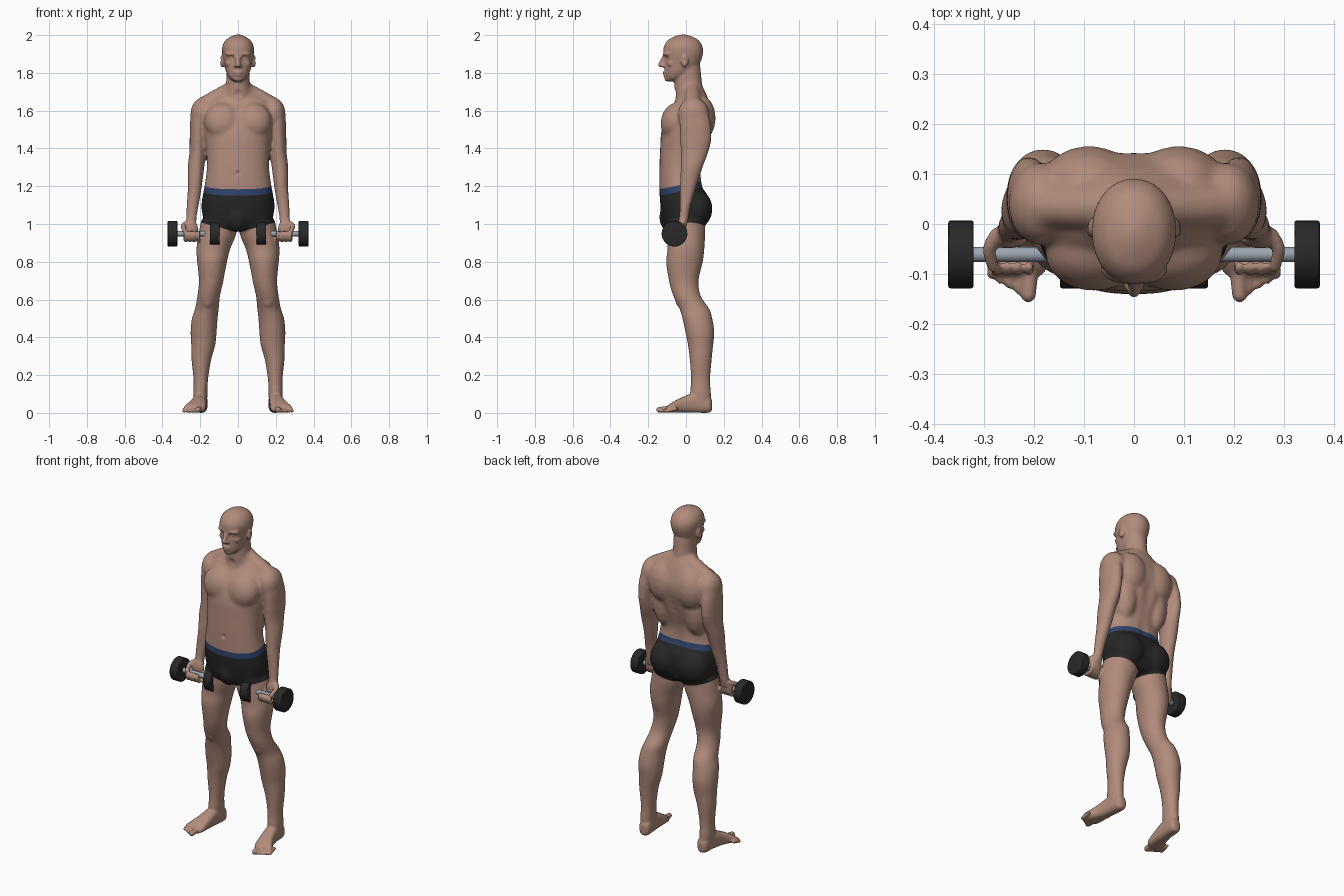
import bpy
import bmesh
import math
from mathutils import Vector, Matrix, Euler

default_cube = bpy.data.objects.get("Cube")
if default_cube:
    bpy.data.objects.remove(default_cube, do_unlink=True)


def make_material(name, colour, roughness=0.6):
    material = bpy.data.materials.new(name)
    material.use_nodes = True
    material.diffuse_color = (*colour, 1)
    shader = material.node_tree.nodes["Principled BSDF"]
    shader.inputs["Base Color"].default_value = (*colour, 1)
    shader.inputs["Roughness"].default_value = roughness
    return material


skin = make_material("skin", (0.44, 0.26, 0.2))
black_cloth = make_material("black cloth", (0.02, 0.02, 0.02))
blue_band = make_material("blue waistband", (0.03, 0.06, 0.16))
black_rubber = make_material("black rubber", (0.022, 0.022, 0.022))
steel = make_material("steel", (0.33, 0.38, 0.43))

body_bm = bmesh.new()


def add_rings(rings, mirror):
    """Join rings of points into a closed shape, on one or both sides."""
    count = len(rings[0])
    for sign in ((1, -1) if mirror else (1,)):
        loops = [[body_bm.verts.new((sign * p.x, p.y, p.z)) for p in ring] for ring in rings]
        for low, high in zip(loops, loops[1:]):
            for k in range(count):
                n = (k + 1) % count
                body_bm.faces.new((low[k], low[n], high[n], high[k]))
        body_bm.faces.new(loops[0][::-1])
        body_bm.faces.new(loops[-1])


def resample(rows, steps):
    """Smooth curve through the given rows."""
    pts = [Vector(row) for row in rows]
    pts = [pts[0]] + pts + [pts[-1]]
    out = []
    for a, b, c, d in zip(pts, pts[1:], pts[2:], pts[3:]):
        for i in range(steps):
            t = i / steps
            out.append((b * 2 + (c - a) * t + (a * 2 - b * 5 + c * 4 - d) * (t * t)
                        + (b * 3 - a - c * 3 + d) * (t ** 3)) * 0.5)
    return out + [pts[-1]]


def loft(rows, along="z", power=2.0, mirror=False, count=28):
    """Rows hold centre x, y, z and the two radii of a rounded section."""
    across = Vector((1, 0, 0))
    other = Vector((0, 1, 0)) if along == "z" else Vector((0, 0, 1))

    def rounded(value):
        return math.copysign(abs(value) ** (2 / power), value)

    angles = [math.tau * k / count for k in range(count)]
    add_rings([[Vector((x, y, z)) + across * rounded(math.cos(a)) * max(ru, 0.003)
                + other * rounded(math.sin(a)) * max(rv, 0.003) for a in angles]
               for x, y, z, ru, rv in resample(rows, 5)], mirror)


def blob(centre, radii, turn=(0, 0, 0), mirror=True, count=16):
    """Ellipsoid, turned about its own centre."""
    shape = (Matrix.Translation(centre) @ Euler(turn).to_matrix().to_4x4()
             @ Matrix.Diagonal((*radii, 1)))
    rings = []
    for i in range(count // 2 + 1):
        tilt = 0.08 + (math.pi - 0.16) * i / (count // 2)
        rings.append([shape @ Vector((math.sin(tilt) * math.cos(math.tau * k / count),
                                      math.sin(tilt) * math.sin(math.tau * k / count),
                                      math.cos(tilt))) for k in range(count)])
    add_rings(rings, mirror)


def tube(points, start, end, mirror=True, count=12):
    """Round-ended tube along a path, its radius running from start to end."""
    last = len(points) - 1
    path = resample([(*p, start + (end - start) * i / last)
                     for i, p in enumerate(points)], 4)
    centres = [p.xyz for p in path]
    rings = []
    for i, p in enumerate(path):
        ahead = (centres[min(i + 1, len(path) - 1)] - centres[max(i - 1, 0)]).normalized()
        u = (Vector((1, 0, 0)) - ahead * ahead.x).normalized()
        v = ahead.cross(u)
        rings.append([centres[i] + (u * math.cos(math.tau * k / count)
                                    + v * math.sin(math.tau * k / count)) * p.w
                      for k in range(count)])
    add_rings(rings, mirror)
    blob(points[0], [start] * 3, mirror=mirror, count=count)
    blob(points[-1], [end] * 3, mirror=mirror, count=count)


# Torso and neck
loft([(0, -.01, .97, .1, .08), (0, -.005, 1, .17, .11), (0, -.005, 1.08, .193, .128),
      (0, -.012, 1.15, .187, .128), (0, -.027, 1.2, .178, .114),
      (0, -.03, 1.3, .165, .111), (0, -.013, 1.4, .17, .124),
      (0, 0, 1.48, .182, .132), (0, .018, 1.57, .19, .125),
      (0, .03, 1.64, .17, .095), (0, .035, 1.69, .11, .072), (0, .02, 1.74, .062, .062)],
     power=2.3)
loft([(0, .025, 1.66, .085, .08), (0, .012, 1.74, .064, .074), (0, .01, 1.84, .06, .065)])

# Muscles of the trunk
tube([(.035, .035, 1.71), (.12, .035, 1.665), (.19, .038, 1.625)], .045, .045)
blob((.08, -.06, 1.545), (.1, .074, .1), turn=(-.25, 0, 0))
blob((.09, .075, 1.56), (.1, .083, .125))
blob((.105, .04, 1.43), (.074, .078, .16))
blob((.088, .052, 1.08), (.104, .09, .105))
blob((0, -.085, 1.035), (.062, .058, .08), mirror=False)

# Legs
loft([(.105, 0, 1.02, .09, .1), (.108, 0, .95, .1, .102), (.13, 0, .87, .09, .098),
      (.137, -.008, .8, .079, .098), (.142, -.012, .7, .065, .079),
      (.155, .005, .62, .06, .073), (.165, .045, .55, .063, .079),
      (.176, .06, .5, .068, .079), (.182, .073, .43, .069, .077),
      (.184, .077, .36, .064, .067), (.194, .078, .28, .052, .058),
      (.197, .077, .18, .039, .051), (.199, .077, .1, .037, .055),
      (.197, .082, .04, .034, .05)], mirror=True)
blob((.16, -.027, .61), (.038, .032, .055))
blob((.165, .083, .44), (.045, .062, .11))

# Feet and toes
loft([(.195, .138, .04, .015, .025), (.195, .12, .045, .033, .044),
      (.2, .05, .054, .037, .053), (.21, -.02, .042, .043, .041),
      (.228, -.08, .026, .056, .025), (.236, -.102, .017, .053, .016)],
     along="y", power=2.6, mirror=True)
for toe in range(5):
    size = .0095 if toe else .016
    x, tip = .207 + toe * .0185, -.142 + toe * .01
    tube([(x, tip + .05, .022), (x + .005, tip, size)], size, size)

# Arms
blob((.187, .04, 1.582), (.066, .085, .088))
loft([(.2, .04, 1.63, .035, .06), (.206, .047, 1.55, .047, .082),
      (.212, .052, 1.46, .044, .084), (.213, .045, 1.38, .044, .073),
      (.222, .03, 1.3, .044, .058), (.228, .012, 1.2, .037, .044),
      (.24, -.003, 1.1, .032, .029), (.247, -.012, 1.03, .027, .025),
      (.25, -.02, .98, .03, .02)], mirror=True)

# Hands closed round the bars
blob((.253, -.028, .975), (.042, .021, .05))
for finger in range(4):
    x = .211 + finger * .022
    tube([(x, -.025, .945), (x, -.045, .919), (x, -.08, .919),
          (x, -.093, .942), (x, -.085, .955)], .0125, .01)
tube([(.275, -.022, 1), (.29, -.05, .988), (.283, -.085, .966)], .015, .012)

# Head
loft([(0, -.075, 1.755, .02, .025), (0, -.055, 1.775, .047, .055),
      (0, -.035, 1.81, .065, .078), (0, -.02, 1.85, .074, .093),
      (0, -.015, 1.9, .083, .105), (0, -.015, 1.94, .083, .102),
      (0, -.015, 1.975, .064, .079), (0, -.015, 1.995, .032, .04),
      (0, -.015, 2.003, .008, .01)], power=2.1)

# Face and ears
tube([(0, -.112, 1.893), (0, -.135, 1.842)], .01, .014, mirror=False)
blob((.012, -.12, 1.838), (.011, .014, .01))
blob((.034, -.1, 1.9), (.036, .019, .012), turn=(0, 0, .3))
blob((.042, -.075, 1.85), (.026, .025, .022))
blob((0, -.085, 1.803), (.036, .032, .028), mirror=False)
blob((0, -.112, 1.803), (.024, .012, .006), mirror=False)
blob((0, -.11, 1.789), (.021, .012, .007), mirror=False)
blob((0, -.097, 1.771), (.026, .018, .018), mirror=False)
blob((.084, -.006, 1.862), (.011, .021, .034), turn=(-.15, 0, .3))

# Fuse all parts into one skin
bmesh.ops.recalc_face_normals(body_bm, faces=body_bm.faces[:])
body_mesh = bpy.data.meshes.new("body")
body_bm.to_mesh(body_mesh)
body_bm.free()
body = bpy.data.objects.new("body", body_mesh)
bpy.context.collection.objects.link(body)


def bake_modifiers():
    graph = bpy.context.evaluated_depsgraph_get()
    baked = bpy.data.meshes.new_from_object(body.evaluated_get(graph))
    body.modifiers.clear()
    body.data = baked
    return baked


remesh = body.modifiers.new("fuse", "REMESH")
remesh.mode = "VOXEL"
remesh.voxel_size = 0.006
soften = body.modifiers.new("soften", "SMOOTH")
soften.iterations = 2
fused = bake_modifiers()


# Relax the trunk most, limbs less, the head a little; keep hands and feet crisp
def softness(p):
    if p.z > 1.74:
        return 0.1
    if p.z < .13 or (abs(p.x) > .19 and .89 < p.z < 1.03):
        return 0
    return 1 if p.z > 1.45 or (p.z > .7 and abs(p.x) < .19) else 0.3


softness_levels = {}
for vertex in fused.vertices:
    softness_levels.setdefault(softness(vertex.co), []).append(vertex.index)
group = body.vertex_groups.new(name="softness")
for weight, indices in softness_levels.items():
    group.add(indices, weight, "REPLACE")
relax = body.modifiers.new("relax", "SMOOTH")
relax.iterations = 36
relax.vertex_group = group.name
fused = bake_modifiers()
for material in (skin, black_cloth, blue_band):
    fused.materials.append(material)
bm = bmesh.new()
bm.from_mesh(fused)

# Hollows: eye sockets, eyeballs, ears, navel, throat, spine (centre, reach, depth)
hollows = [((.034, -.108, 1.876), .024, .009), ((.034, -.1, 1.876), .014, -.005),
           ((.095, -.01, 1.865), .016, .006), ((0, -.14, 1.27), .016, .01),
           ((0, -.05, 1.69), .03, .007)]
hollows += [((0, .08 + .05 * math.sin(step / 3), 1.2 + step * .04), .05, .005)
            for step in range(10)]
for centre, reach, depth in hollows:
    for v in [v for v in bm.verts if abs(v.co.z - centre[2]) < reach]:
        gap = math.dist((abs(v.co.x), v.co.y, v.co.z), centre) / reach
        if gap < 1:
            v.co -= v.normal * depth * (1 - gap * gap) ** 2

# Cut clean edges for the shorts, then colour by region
BAND_TOP, BAND_LOW, HEM, TILT, RISE = 1.212, 1.178, .955, .2, .27
for height, normal in ((BAND_TOP, (0, -TILT, 1)), (BAND_LOW, (0, -TILT, 1)),
                       (HEM, (-RISE, 0, 1)), (HEM, (RISE, 0, 1))):
    near = {v for v in bm.verts if .87 < v.co.z < 1.28}
    edges = {e for v in near for e in v.link_edges if e.other_vert(v) in near}
    faces = {f for v in near for f in v.link_faces if near.issuperset(f.verts)}
    bmesh.ops.bisect_plane(bm, geom=[*near, *edges, *faces],
                           plane_co=(0, 0, height), plane_no=normal)
for face in bm.faces:
    x, y, z = face.calc_center_median()
    level = z - TILT * y
    on_hips = abs(x) < .186 + max(0, 1.2 - z) * .1
    face.smooth = True
    face.material_index = 0
    if on_hips and level < BAND_TOP and z > HEM + RISE * abs(x):
        face.material_index = 2 if level > BAND_LOW else 1
bm.to_mesh(fused)
bm.free()


# Dumbbells
def cylinder(name, x, length, radius, material, bevel):
    tool = bmesh.new()
    place = Matrix.Translation((x, -.061, .949)) @ Matrix.Rotation(math.pi / 2, 4, "Y")
    bmesh.ops.create_cone(tool, cap_ends=True, segments=32, radius1=radius,
                          radius2=radius, depth=length, matrix=place)
    rims = [e for e in tool.edges if any(len(f.verts) > 4 for f in e.link_faces)]
    bmesh.ops.bevel(tool, geom=rims, offset=bevel, segments=3, profile=0.5, affect="EDGES")
    mesh = bpy.data.meshes.new(name)
    tool.to_mesh(mesh)
    tool.free()
    mesh.materials.append(material)
    part = bpy.data.objects.new(name, mesh)
    bpy.context.collection.objects.link(part)
    bpy.ops.object.select_all(action="DESELECT")
    part.select_set(True)
    bpy.context.view_layer.objects.active = part
    bpy.ops.object.shade_smooth_by_angle()


for label, sign in (("left", 1), ("right", -1)):
    cylinder(label + "_bar", sign * .235, .24, .015, steel, .002)
    cylinder(label + "_outer_weight", sign * .347, .051, .068, black_rubber, .005)
    cylinder(label + "_inner_weight", sign * .123, .051, .068, black_rubber, .005)
